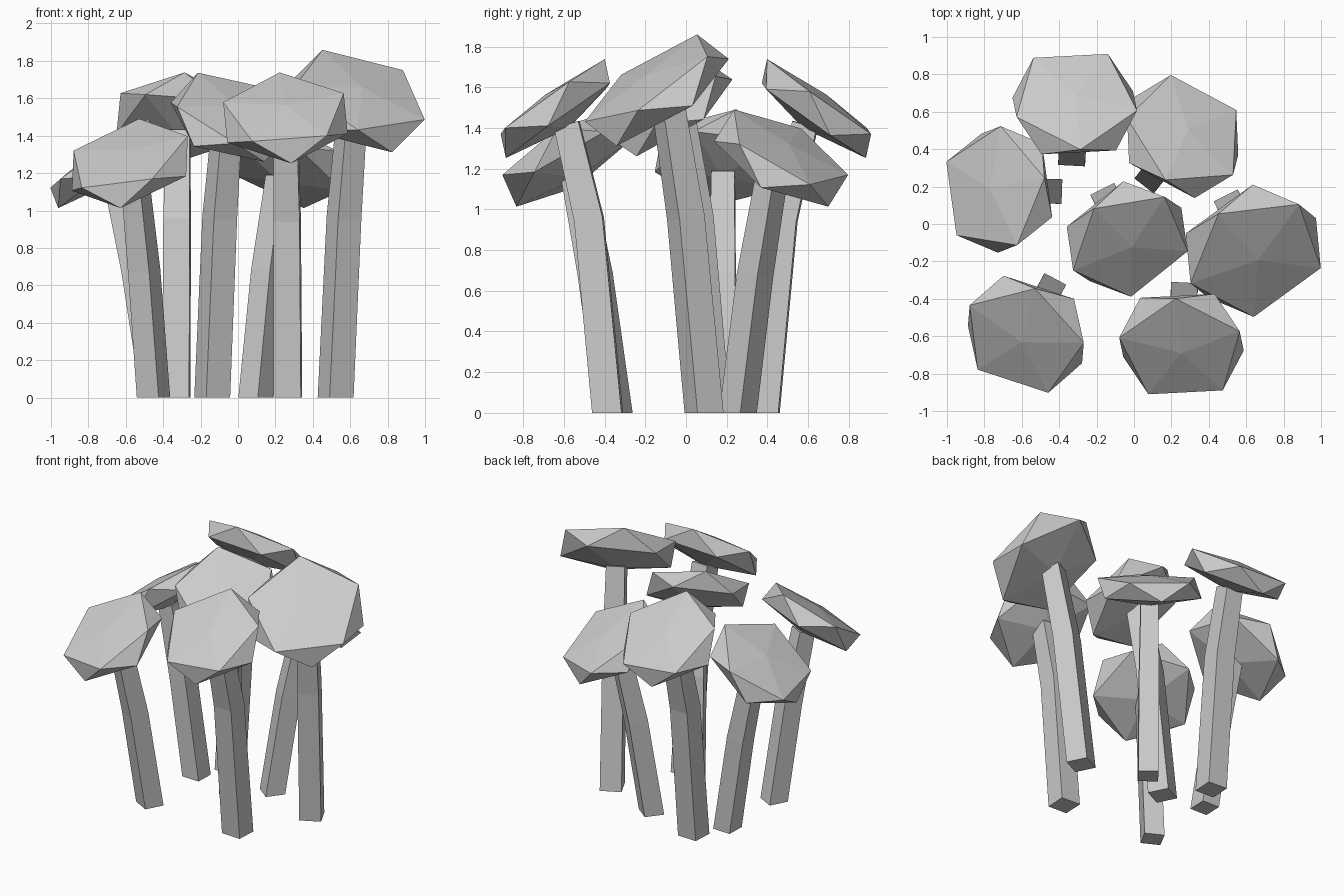
import bpy, bmesh
from math import cos, sin, tau, radians
from mathutils import Vector

cube = bpy.data.objects.get("Cube")
if cube:
    bpy.data.objects.remove(cube)

# One plain grey for every part
grey = bpy.data.materials.new("plain grey")
grey.use_nodes = True
colour = (0.6, 0.6, 0.6, 1)
grey.diffuse_color = colour
grey.node_tree.nodes["Principled BSDF"].inputs["Base Color"].default_value = colour


def to_mesh(bm, name):
    bmesh.ops.recalc_face_normals(bm, faces=bm.faces)
    mesh = bpy.data.meshes.new(name)
    bm.to_mesh(mesh)
    bm.free()
    mesh.materials.append(grey)
    return mesh


def cap_mesh(height, slope, radius, spin):
    """Flattened twenty-sided cap, tilted so that its +x side is raised."""
    bm = bmesh.new()
    centre = Vector((0, 0, height))
    n = Vector((-slope, 0, 1)).normalized()
    u = Vector((cos(spin), sin(spin), slope * cos(spin))).normalized()
    v = n.cross(u)
    thick = radius * 0.345
    bm.verts.new(centre + n * radius * 0.075)
    bm.verts.new(centre - n * (thick + radius * 0.17))
    for i in range(5):
        spoke = (u * cos(i * tau / 5) + v * sin(i * tau / 5)) * radius
        bm.verts.new(centre + spoke)
        bm.verts.new(centre - spoke - n * thick)
    bmesh.ops.convex_hull(bm, input=bm.verts)
    return to_mesh(bm, "cap")


def stem_mesh(height, slope, radius, foot, bend, bend_z, width):
    """Square stem with one bend, leaning from its foot to under the cap."""
    bm = bmesh.new()
    n = Vector((-slope, 0, 1)).normalized()
    top = Vector((0, 0, height)) - n * radius * 0.46
    # centre, width and tilt of each ring
    rings = [(Vector((foot, 0, 0)), width, 0),
             (Vector((bend, 0, bend_z)), width * 0.97, 0.15),
             (top, width * 0.86, 0.3)]
    loops = []
    for centre, w, tilt in rings:
        loops.append([bm.verts.new(centre + Vector((sx * cos(tilt), sy, sx * sin(tilt))) * w / 2)
                      for sx, sy in ((-1, -1), (1, -1), (1, 1), (-1, 1))])
    for low, high in zip(loops, loops[1:]):
        for i in range(4):
            j = (i + 1) % 4
            bm.faces.new((low[i], low[j], high[j], high[i]))
    bm.faces.new(loops[0])
    bm.faces.new(loops[-1])
    return to_mesh(bm, "stem")


# height, slope, radius, spin, foot, bend, bend height, stem width, then (x, y, turn) of each copy
kinds = {
    "small": (1.30, 0.70, 0.34, -64.7, 0.303, 0.196, 0.68, 0.132,
              [(-0.594, -0.619, 62), (-0.754, 0.186, -2), (0.281, 0.494, 232)]),
    "medium": (1.543, 0.71, 0.34, 9, 0.291, 0.20, 0.95, 0.145,
               [(0.252, -0.676, 87), (-0.315, 0.675, 267)]),
    "tall": (1.638, 0.74, 0.38, -126, 0.298, 0.198, 0.96, 0.143,
             [(0.655, -0.178, 116.5)]),
    "middle": (1.545, 0.74, 0.334, -123, 0.262, 0.172, 0.96, 0.143,
               [(-0.021, -0.111, 116.5)]),
}

for kind, (height, slope, radius, spin, foot, bend, bend_z, width, places) in kinds.items():
    cap = cap_mesh(height, slope, radius, radians(spin))
    stem = stem_mesh(height, slope, radius, foot, bend, bend_z, width)
    for x, y, turn in places:
        for part, mesh in (("cap", cap), ("stem", stem)):
            obj = bpy.data.objects.new(f"{kind}_mushroom_{part}", mesh)
            obj.location = (x, y, 0)
            obj.rotation_euler.z = radians(turn)
            bpy.context.collection.objects.link(obj)
